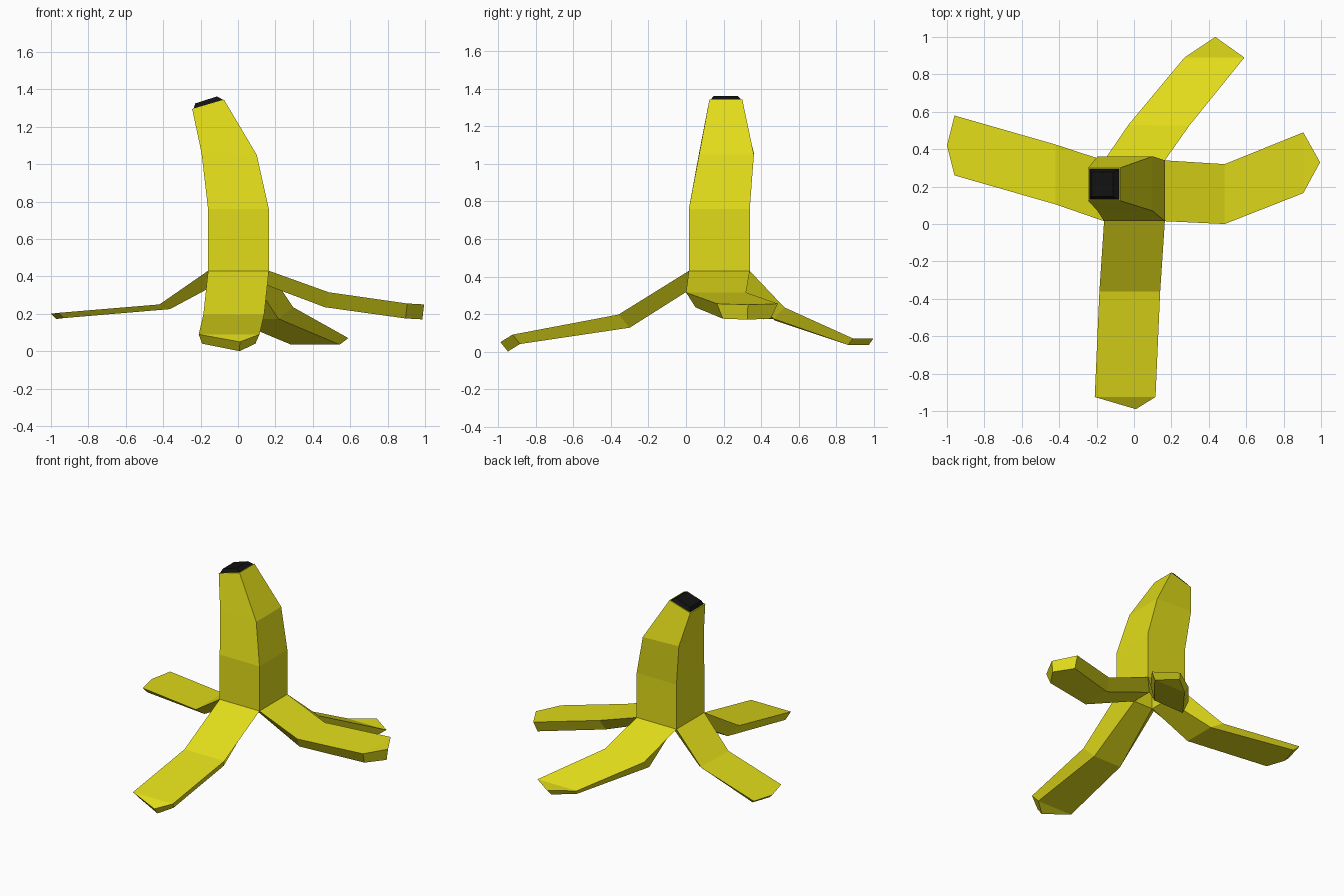
import bpy, bmesh
from mathutils import Vector as V

if "Cube" in bpy.data.objects:
    bpy.data.objects.remove(bpy.data.objects["Cube"])


def material(name, color):
    m = bpy.data.materials.new(name)
    m.diffuse_color = color
    m.use_nodes = True
    m.node_tree.nodes["Principled BSDF"].inputs["Base Color"].default_value = m.diffuse_color
    return m


def finish(bm, name, mat):
    bmesh.ops.remove_doubles(bm, verts=bm.verts, dist=0.0005)
    bmesh.ops.recalc_face_normals(bm, faces=bm.faces)
    me = bpy.data.meshes.new(name)
    bm.to_mesh(me)
    bm.free()
    me.materials.append(mat)
    bpy.context.collection.objects.link(bpy.data.objects.new(name, me))


def face(bm, *pts):
    bm.faces.new([bm.verts.new(p) for p in pts])


def ring(x0, x1, y0, y1, z0, z1, inset=0.0):
    # four corners, z0 on the left side and z1 on the right
    x0, x1, y0, y1 = x0 + inset, x1 - inset, y0 + inset, y1 - inset
    return [V((x0, y0, z0)), V((x1, y0, z1)), V((x1, y1, z1)), V((x0, y1, z0))]


def tube(bm, rings):
    for a, b in zip(rings, rings[1:]):
        for i in range(4):
            j = (i + 1) % 4
            face(bm, a[i], a[j], b[j], b[i])
    face(bm, *rings[-1])


yellow = material("peel_yellow", (0.76, 0.72, 0.01, 1))
black = material("tip_black", (0.006, 0.006, 0.006, 1))

# Hollow body: outer and inner walls
bm = bmesh.new()
outer = [ring(-.16, .165, .015, .34, .43, .43), ring(-.16, .165, .015, .34, .76, .76),
         ring(-.195, .10, .07, .362, 1.06, 1.05), ring(-.245, -.075, .125, .30, 1.295, 1.345)]
inner = [ring(-.16, .165, .015, .34, .38, .38, .085), ring(-.16, .165, .015, .34, .74, .74, .085),
         ring(-.195, .10, .07, .362, 1.02, 1.01, .085), ring(-.245, -.075, .125, .30, 1.22, 1.26, .05)]
tube(bm, outer)
tube(bm, inner)

# Peel flaps: body edge, mid pair, end pair, tip, (inset, back, down) at mid and end
flaps = [
    ((0, 1), (-.185, -.36, .197), (.14, -.36, .197), (-.21, -.925, .09), (.115, -.925, .09),
     (.01, -.99, .05), (.05, .06, .07), (.02, .04, .05)),
    ((1, 2), (.485, 0, .315), (.485, .32, .315), (.905, .165, .255), (.905, .49, .255),
     (.995, .33, .25), (.05, .02, .08), (.035, .01, .08)),
    ((2, 3), (.295, .525, .235), (-.03, .53, .225), (.59, .89, .07), (.27, .89, .07),
     (.435, 1.0, .07), (.04, .07, .06), (.03, .03, .035)),
    ((3, 0), (-.42, .425, .25), (-.42, .105, .25), (-.96, .58, .205), (-.96, .26, .205),
     (-1.0, .42, .20), (.04, .06, .025), (.02, .03, .028)),
]


def under(l, r, direction, amounts):
    w, back, down = amounts
    side = (r - l).normalized() * w
    move = -direction.normalized() * back - V((0, 0, down))
    return l + side + move, r - side + move


for (i, j), ml, mr, el, er, tip, mid_off, end_off in flaps:
    ml, mr, el, er, tip = map(V, (ml, mr, el, er, tip))
    d1 = (ml + mr - outer[0][i] - outer[0][j]) * V((1, 1, 0))
    d2 = (tip - (ml + mr) / 2) * V((1, 1, 0))
    iml, imr = under(ml, mr, d1, mid_off)
    iel, ier = under(el, er, d2, end_off)
    itip = under(tip, tip, d2, end_off)[0]
    top = [outer[0][i], ml, el, tip, er, mr, outer[0][j]]
    low = [inner[0][i], iml, iel, itip, ier, imr, inner[0][j]]
    for a in (top, low):
        face(bm, a[0], a[1], a[5], a[6])
        face(bm, a[1], a[2], a[4], a[5])
        face(bm, a[2], a[3], a[4])
    for k in range(6):
        face(bm, top[k], top[k + 1], low[k + 1], low[k])
finish(bm, "banana_peel", yellow)

# Black tapered cut end on top
bm = bmesh.new()
tube(bm, [ring(-.238, -.08, .132, .293, 1.297, 1.344),
          ring(-.228, -.112, .147, .278, 1.325, 1.362)])
finish(bm, "stem_tip", black)
